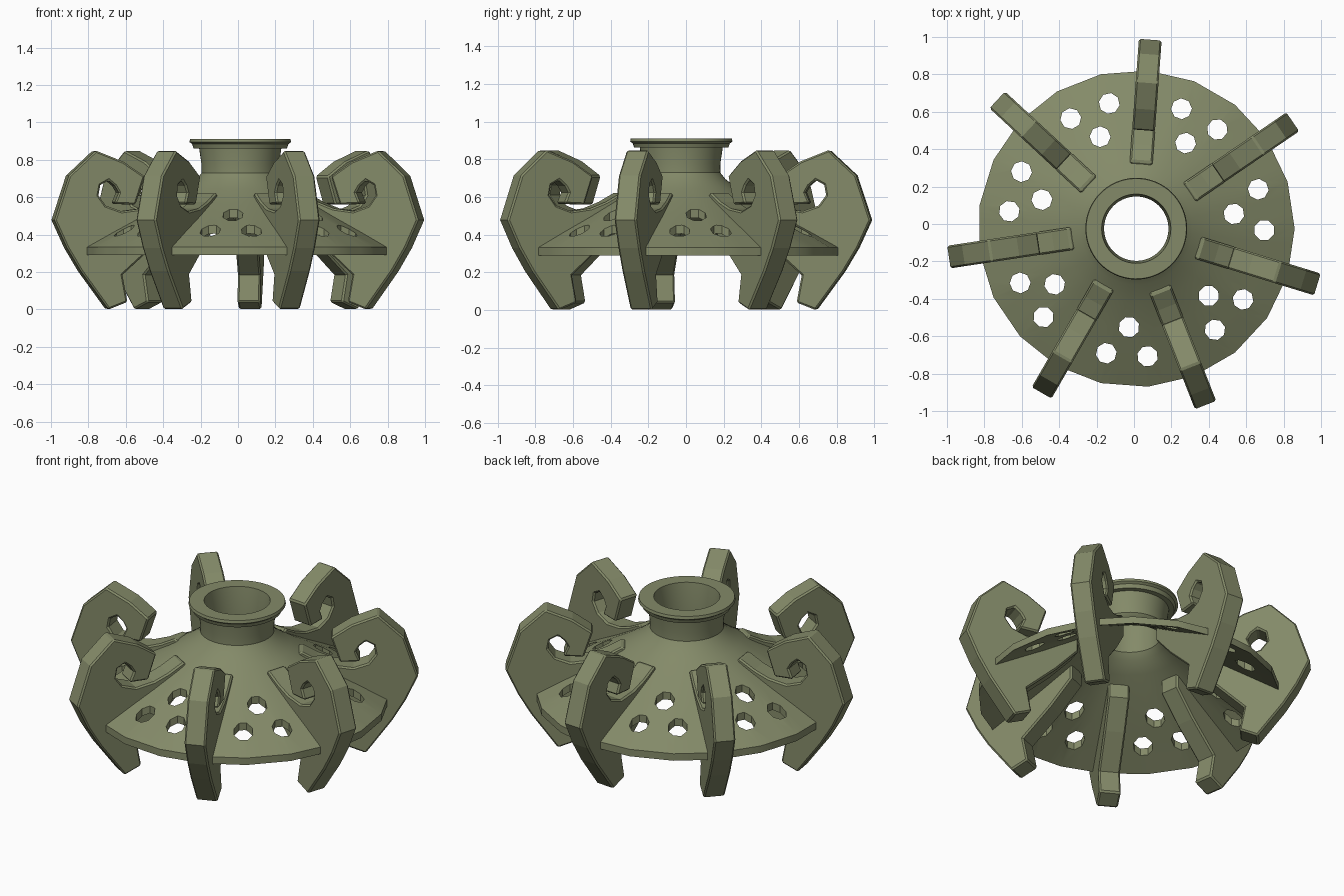
import bpy, bmesh, math
from mathutils import Matrix, Vector

if "Cube" in bpy.data.objects:
    bpy.data.objects.remove(bpy.data.objects["Cube"])

CX, CY = 0.012, -0.025            # axis of the ring of seven arms
ARMS = 7
FIRST = math.radians(85.75)
STEP = 2 * math.pi / ARMS

olive = bpy.data.materials.new("olive_green")
olive.diffuse_color = (0.23, 0.255, 0.14, 1)
olive.use_nodes = True
olive.node_tree.nodes["Principled BSDF"].inputs["Base Color"].default_value = olive.diffuse_color


def make_object(name, bm, location=(CX, CY, 0)):
    bmesh.ops.recalc_face_normals(bm, faces=bm.faces)
    mesh = bpy.data.meshes.new(name)
    bm.to_mesh(mesh)
    bm.free()
    mesh.materials.append(olive)
    ob = bpy.data.objects.new(name, mesh)
    ob.location = location
    bpy.context.collection.objects.link(ob)
    return ob


def activate(ob):
    bpy.ops.object.select_all(action='DESELECT')
    ob.select_set(True)
    bpy.context.view_layer.objects.active = ob


# Hollow skirt and neck: closed profile (radius, height) spun round the axis
PROFILE = [(0.847, 0.29), (0.847, 0.333), (0.70, 0.415), (0.55, 0.495),
           (0.40, 0.58), (0.30, 0.645), (0.235, 0.695), (0.207, 0.73),
           (0.208, 0.78), (0.22, 0.862), (0.25, 0.862), (0.258, 0.885),
           (0.272, 0.895), (0.268, 0.912), (0.185, 0.912), (0.172, 0.80),
           (0.172, 0.69), (0.20, 0.655), (0.28, 0.605), (0.40, 0.535),
           (0.55, 0.45), (0.70, 0.37)]
SIDES, SEGS = 21, 63


def facet(r, a):
    """Radius that turns from a circle at the neck to a 21-gon at the rim."""
    s = 2 * math.pi / SIDES
    d = (a + 1e-9) % s - s / 2
    w = min(1, max(0, (r - 0.3) / 0.3))
    return r * (1 - w + w * math.cos(s / 2) / math.cos(d))


bm = bmesh.new()
rings = []
for i in range(SEGS):
    a = 2 * math.pi * i / SEGS
    rings.append([bm.verts.new((facet(r, a) * math.cos(a), facet(r, a) * math.sin(a), z))
                  for r, z in PROFILE])
n = len(PROFILE)
for i in range(SEGS):
    p, q = rings[i], rings[(i + 1) % SEGS]
    for j in range(n):
        k = (j + 1) % n
        bm.faces.new((p[j], q[j], q[k], p[k]))
skirt = make_object("skirt_and_neck", bm)

# Three eight-sided holes in each gap between the arms
bm = bmesh.new()
for i in range(ARMS):
    mid = FIRST + (i + 0.5) * STEP
    for r, off in ((0.685, -9.3), (0.685, 9.3), (0.528, 0)):
        a = mid + math.radians(off)
        place = (Matrix.Translation((r * math.cos(a), r * math.sin(a), 0.45))
                 @ Matrix.Rotation(a + math.pi / 8, 4, 'Z'))
        bmesh.ops.create_cone(bm, cap_ends=True, segments=8, radius1=0.056,
                              radius2=0.056, depth=0.5, matrix=place)
cutter = make_object("hole_cutter", bm)
cutter.hide_render = True
mod = skirt.modifiers.new("holes", 'BOOLEAN')
mod.operation = 'DIFFERENCE'
mod.solver = 'EXACT'
mod.object = cutter
activate(skirt)
bpy.ops.object.modifier_apply(modifier=mod.name)
bpy.data.objects.remove(cutter)
activate(skirt)
bpy.ops.object.shade_smooth_by_angle(angle=math.radians(30))

# Curled arm with a foot and a rib that runs through the skirt
ARM = [(0.72, 0.0), (0.87, 0.205), (0.945, 0.33), (1.013, 0.478), (0.935, 0.715),
       (0.79, 0.85), (0.64, 0.79), (0.525, 0.712), (0.575, 0.56), (0.69, 0.565),
       (0.665, 0.625), (0.685, 0.66), (0.72, 0.69), (0.765, 0.665), (0.775, 0.61),
       (0.735, 0.555), (0.65, 0.525), (0.54, 0.54), (0.45, 0.575), (0.36, 0.625),
       (0.335, 0.605), (0.335, 0.49), (0.47, 0.345), (0.645, 0.185), (0.618, 0.04)]
HALF = 0.061

for i in range(ARMS):
    bm = bmesh.new()
    face = bm.faces.new([bm.verts.new((r, -HALF, z)) for r, z in ARM])
    out = bmesh.ops.extrude_face_region(bm, geom=[face])
    moved = [v for v in out["geom"] if isinstance(v, bmesh.types.BMVert)]
    bmesh.ops.translate(bm, verts=moved, vec=Vector((0, 2 * HALF, 0)))
    arm = make_object(f"curled_arm_{i + 1}", bm)
    arm.rotation_euler.z = FIRST + i * STEP
    bev = arm.modifiers.new("edge", 'BEVEL')
    bev.width = 0.009
    bev.segments = 1
    bev.limit_method = 'ANGLE'
    bev.angle_limit = math.radians(60)
